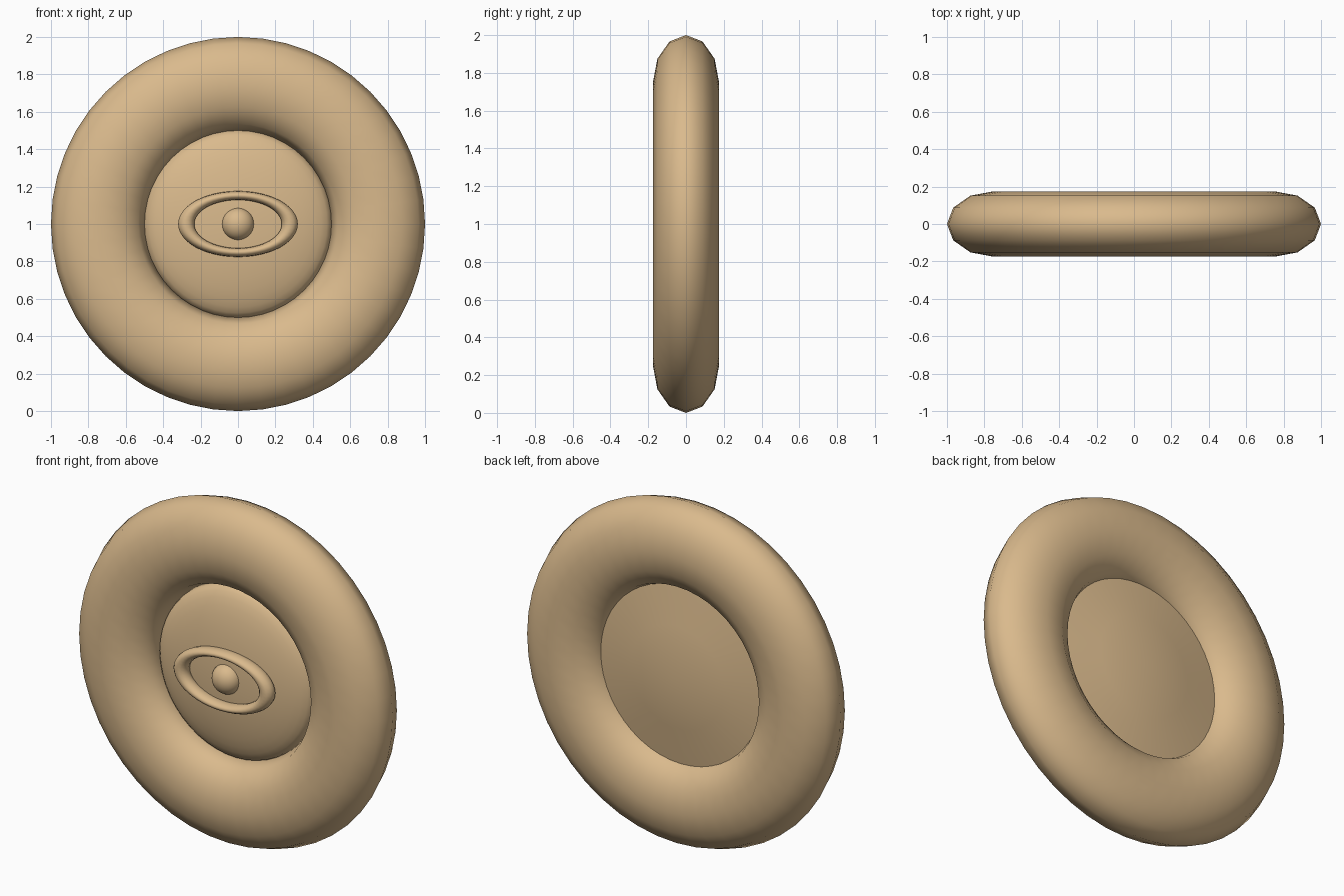
import bpy
import bmesh
import math

cube = bpy.data.objects.get("Cube")
if cube:
    bpy.data.objects.remove(cube, do_unlink=True)

tan = bpy.data.materials.new("tan")
tan.use_nodes = True
color = (0.7, 0.49, 0.265, 1)
tan.diffuse_color = color
tan.node_tree.nodes["Principled BSDF"].inputs["Base Color"].default_value = color


def finish(obj, name):
    obj.name = name
    obj.data.materials.clear()
    obj.data.materials.append(tan)
    bpy.ops.object.select_all(action="DESELECT")
    obj.select_set(True)
    bpy.context.view_layer.objects.active = obj
    bpy.ops.object.shade_smooth_by_angle(angle=math.radians(40))


def ring(name, y, major, minor, scale):
    # Local z becomes depth once the ring stands upright
    bpy.ops.mesh.primitive_torus_add(
        major_radius=major, minor_radius=minor, major_segments=48,
        minor_segments=12, location=(0, y, 1), rotation=(math.pi / 2, 0, 0))
    obj = bpy.context.object
    obj.scale = scale
    finish(obj, name)


# Thick outer ring, flattened front to back
ring("outer_ring", 0, 0.75, 0.25, (1, 1, 0.7))

# Center piece: shallow dome in front, broad cone behind with its rim in the ring
dome_steps = 10
angles = [math.pi / 2 * i / dome_steps for i in range(dome_steps + 1)]
profile = [(0.5 * math.sin(a), -0.115 * math.cos(a)) for a in angles]
profile += [(0.75, 0.01), (0.3, 0.083), (0, 0.122)]
bm = bmesh.new()
verts = [bm.verts.new((r, y, 0)) for r, y in profile]
edges = [bm.edges.new(pair) for pair in zip(verts, verts[1:])]
bmesh.ops.spin(bm, geom=verts + edges, cent=(0, 0, 0), axis=(0, 1, 0),
               angle=math.tau, steps=48, use_duplicate=False)
bmesh.ops.remove_doubles(bm, verts=bm.verts[:], dist=0.0001)
bmesh.ops.recalc_face_normals(bm, faces=bm.faces[:])
mesh = bpy.data.meshes.new("center_dome")
bm.to_mesh(mesh)
bm.free()
dome = bpy.data.objects.new("center_dome", mesh)
dome.location.z = 1
bpy.context.collection.objects.link(dome)
finish(dome, "center_dome")

# Oval eye outline on the front
ring("eye_ring", -0.125, 0.277, 0.043, (1, 0.55, 1))

# Round pupil, slightly flattened front to back
bpy.ops.mesh.primitive_uv_sphere_add(
    radius=0.086, segments=32, ring_count=16, location=(0, -0.1, 1))
pupil = bpy.context.object
pupil.scale.y = 0.87
finish(pupil, "pupil")
